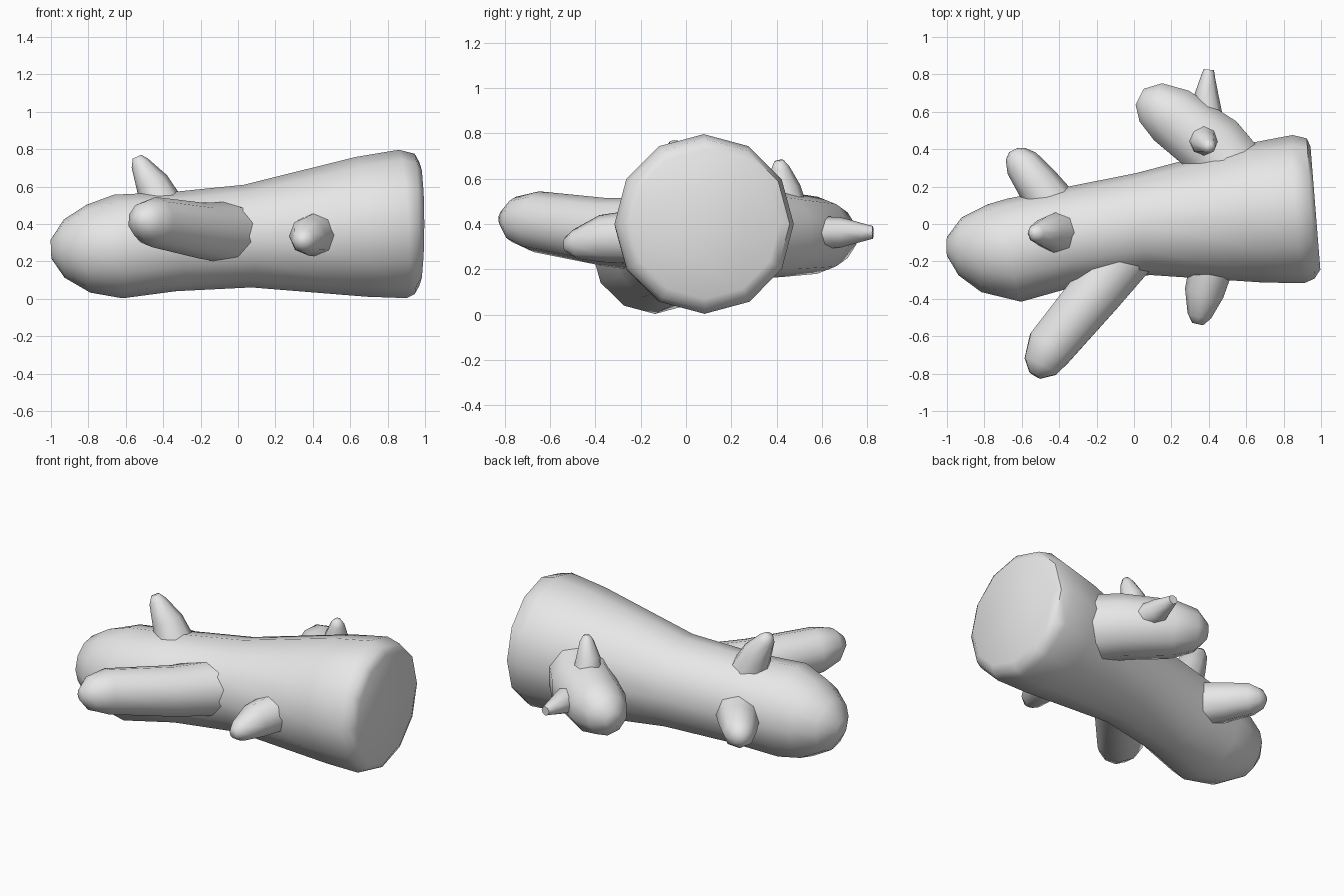
import bpy, bmesh, math
from mathutils import Vector

cube = bpy.data.objects.get("Cube")
if cube:
    bpy.data.objects.remove(cube, do_unlink=True)

# Single plain grey material
grey = bpy.data.materials.new("plain grey")
grey.use_nodes = True
grey.diffuse_color = (0.8, 0.8, 0.8, 1)
grey.node_tree.nodes["Principled BSDF"].inputs["Base Color"].default_value = grey.diffuse_color


def limb(name, stations, sides, up, angle=70):
    """Skin rings along a path of (x, y, z, radius) stations."""
    bm = bmesh.new()
    points = [Vector(s[:3]) for s in stations]
    last = len(points) - 1
    rings = []
    for i, s in enumerate(stations):
        tangent = (points[min(i + 1, last)] - points[max(i - 1, 0)]).normalized()
        side = tangent.cross(Vector(up)).normalized()
        top = side.cross(tangent)
        rings.append([bm.verts.new(points[i] + s[3] * (
            top * math.cos(math.tau * k / sides) + side * math.sin(math.tau * k / sides)))
            for k in range(sides)])
    for a, b in zip(rings, rings[1:]):
        for k in range(sides):
            n = (k + 1) % sides
            bm.faces.new((a[k], a[n], b[n], b[k]))
    bm.faces.new(rings[0])
    bm.faces.new(rings[-1])
    bmesh.ops.recalc_face_normals(bm, faces=bm.faces[:])
    mesh = bpy.data.meshes.new(name)
    bm.to_mesh(mesh)
    bm.free()
    mesh.materials.append(grey)
    obj = bpy.data.objects.new(name, mesh)
    bpy.context.collection.objects.link(obj)
    bpy.ops.object.select_all(action='DESELECT')
    obj.select_set(True)
    bpy.context.view_layer.objects.active = obj
    bpy.ops.object.shade_smooth_by_angle(angle=math.radians(angle))


Z, X = (0, 0, 1), (1, 0, 0)

# Main log: rounded end, narrow waist, flared end with a softened flat cut
limb("trunk", [(-1, -.12, .265, .05), (-.93, -.12, .268, .155), (-.8, -.13, .268, .235),
               (-.64, -.14, .28, .278), (-.35, -.07, .305, .265), (.05, 0, .335, .275),
               (.66, .06, .385, .375), (.88, .08, .4, .397), (.945, .083, .4, .375),
               (.97, .085, .4, .33)], 12, Z, 50)

# Large branches
limb("front_branch", [(0, -.1, .35, .17), (-.2, -.36, .365, .15), (-.45, -.66, .41, .135),
                      (-.5, -.76, .42, .1), (-.53, -.81, .425, .035)], 10, Z)
limb("back_branch", [(.58, .2, .37, .21), (.42, .42, .355, .19), (.2, .58, .35, .17),
                     (.09, .65, .35, .125), (.03, .68, .35, .05)], 10, Z)

# Short stubs on the trunk
limb("front_stub", [(.42, -.2, .345, .12), (.375, -.37, .335, .105), (.35, -.49, .31, .065),
                    (.34, -.535, .31, .03)], 8, Z)
limb("top_stub", [(-.4, -.05, .48, .12), (-.46, -.045, .62, .09), (-.525, -.05, .725, .05),
                  (-.54, -.05, .76, .025)], 8, X)
limb("back_stub", [(-.4, .05, .3, .14), (-.52, .22, .3, .115), (-.6, .325, .3, .095),
                   (-.635, .375, .295, .06), (-.645, .395, .295, .025)], 8, Z)

# Twigs on the back branch
limb("upper_twig", [(.37, .46, .42, .09), (.375, .435, .56, .07), (.4, .415, .65, .04),
                    (.405, .41, .68, .02)], 8, X)
limb("back_twig", [(.41, .52, .36, .075), (.385, .68, .363, .068), (.395, .78, .363, .04),
                   (.4, .825, .363, .028)], 8, Z)
